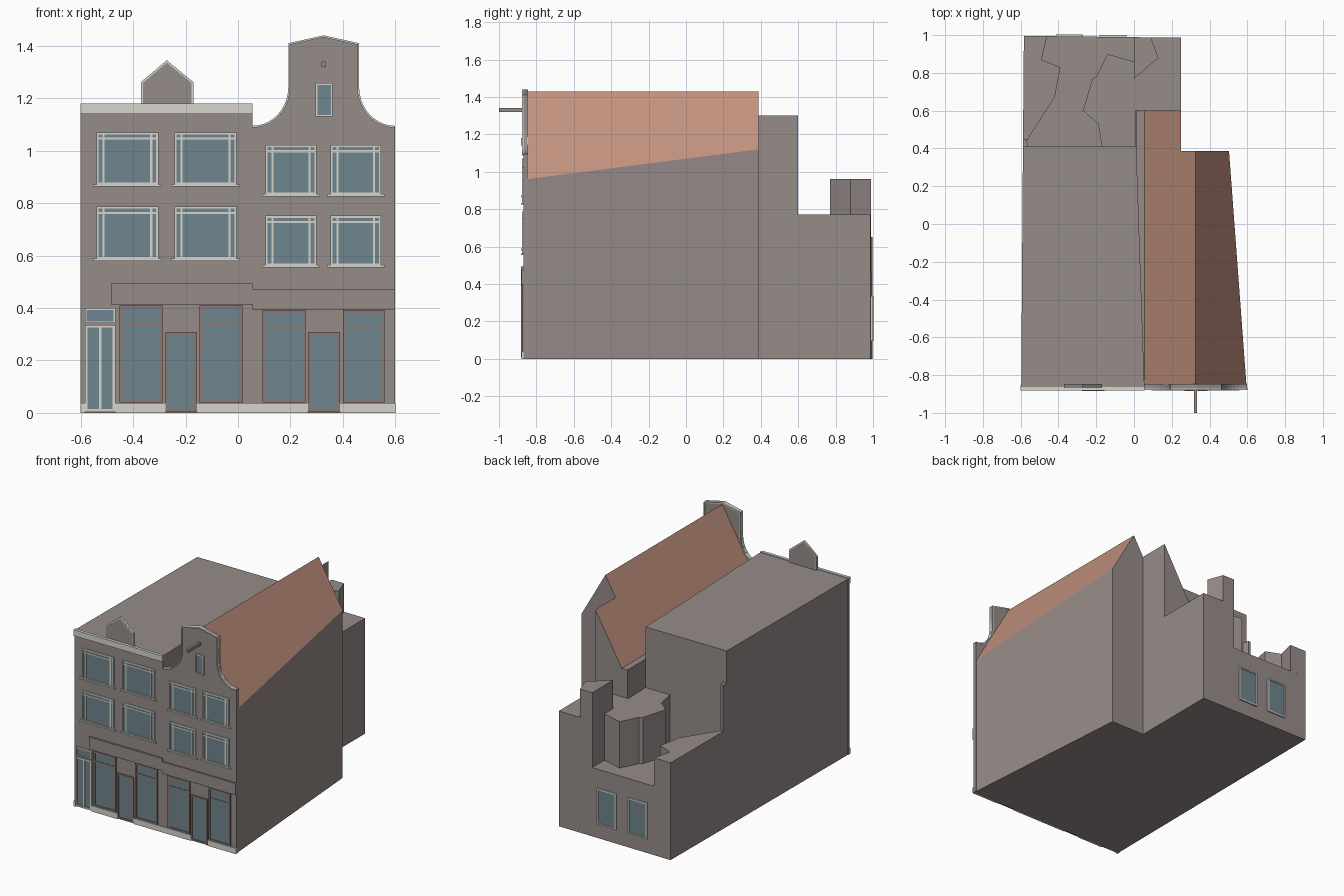
import bpy, bmesh, math
from mathutils import Vector

if "Cube" in bpy.data.objects:
    bpy.data.objects.remove(bpy.data.objects["Cube"])


def material(name, r, g, b):
    m = bpy.data.materials.new(name)
    m.diffuse_color = [((c / 255 + 0.055) / 1.055) ** 2.4 for c in (r, g, b)] + [1]
    m.use_nodes = True
    m.node_tree.nodes["Principled BSDF"].inputs["Base Color"].default_value = m.diffuse_color
    return m


WALL = material("wall_grey", 150, 140, 137)
ROOF = material("roof_tile", 194, 145, 126)
GLASS = material("window_glass", 112, 134, 142)
PALE = material("pale_trim", 214, 214, 206)
WOOD = material("brown_frame", 138, 121, 115)


def finish(name, bm, *mats):
    bmesh.ops.recalc_face_normals(bm, faces=bm.faces)
    me = bpy.data.meshes.new(name)
    bm.to_mesh(me)
    bm.free()
    for m in mats:
        me.materials.append(m)
    ob = bpy.data.objects.new(name, me)
    bpy.context.collection.objects.link(ob)
    return ob


def boxes(name, mat, *items):
    """Boxes given as (x0, x1, y0, y1, z0, z1), joined in one object."""
    bm = bmesh.new()
    for x0, x1, y0, y1, z0, z1 in items:
        vs = bmesh.ops.create_cube(bm, size=1)["verts"]
        for v in vs:
            v.co = (x0 + (v.co.x + .5) * (x1 - x0),
                    y0 + (v.co.y + .5) * (y1 - y0),
                    z0 + (v.co.z + .5) * (z1 - z0))
    return finish(name, bm, mat)


def prism(name, mat, pts, a, b, axis="z"):
    """Extrude a polygon from a to b along z (plan) or y (elevation)."""
    put = (lambda p, t: (p[0], p[1], t)) if axis == "z" else (lambda p, t: (p[0], t, p[1]))
    bm = bmesh.new()
    lo = [bm.verts.new(put(p, a)) for p in pts]
    hi = [bm.verts.new(put(p, b)) for p in pts]
    bm.faces.new(lo)
    bm.faces.new(hi)
    n = len(pts)
    for i in range(n):
        j = (i + 1) % n
        bm.faces.new((lo[i], lo[j], hi[j], hi[i]))
    return finish(name, bm, mat)


def coping(name, pts, w, y0, y1):
    """Thin edging that follows a gable outline from left to right."""
    ps = [Vector(p) for p in pts]
    inner = []
    for i, p in enumerate(ps):
        d0 = (p - ps[i - 1]).normalized() if i else (ps[1] - p).normalized()
        d1 = (ps[i + 1] - p).normalized() if i < len(ps) - 1 else d0
        n0, n1 = Vector((d0.y, -d0.x)), Vector((d1.y, -d1.x))
        n = (n0 + n1).normalized()
        inner.append(p + n * w / max(n.dot(n0), .4))
    prism(name, PALE, [tuple(p) for p in ps + inner[::-1]], y0, y1, "y")


def hull(name, pts):
    """Convex body with roof colour on its sloping faces."""
    bm = bmesh.new()
    for p in pts:
        bm.verts.new(p)
    bmesh.ops.convex_hull(bm, input=bm.verts[:])
    bmesh.ops.dissolve_limit(bm, angle_limit=.02, verts=bm.verts[:], edges=bm.edges[:])
    ob = finish(name, bm, WALL, ROOF)
    for f in ob.data.polygons:
        f.material_index = int(f.normal.z > .2)


F = -.87  # front wall plane


def window(name, mat, x0, x1, z0, z1, w, vbars=(), hbars=(), y=F, out=-1):
    """Glass plate with a raised frame and optional bars."""
    def ys(d):
        return sorted((y - out * .002, y + out * d))
    boxes(name + "_glass", GLASS, (x0 + w / 2, x1 - w / 2, *ys(.003), z0 + w / 2, z1 - w / 2))
    d = ys(.008)
    bars = [(x0, x0 + w, *d, z0, z1), (x1 - w, x1, *d, z0, z1),
            (x0 + w, x1 - w, *d, z0, z0 + w), (x0 + w, x1 - w, *d, z1 - w, z1)]
    b = ys(.006)
    bars += [(v - w / 2, v + w / 2, *b, z0 + w, z1 - w) for v in vbars]
    bars += [(x0 + w, x1 - w, *b, h - w / 2, h + w / 2) for h in hbars]
    boxes(name + "_frame", mat, *bars)


# Left house: flat-roofed body, facade, cornice
prism("left_house_body", WALL, [(-.597, -.855), (.055, -.855), (.012, .41), (-.588, .41)], 0, 1.175)
boxes("left_facade", WALL, (-.6, .055, F, -.855, 0, 1.175))
boxes("cornice", PALE, (-.6, .055, -.882, -.862, 1.14, 1.18))

# Left house: small pointed gable on the cornice
dormer = [(-.37, 1.17), (-.37, 1.262), (-.272, 1.345), (-.17, 1.262), (-.17, 1.17)]
prism("small_gable", WALL, dormer, -.862, -.847, "y")
coping("small_gable_coping", dormer, .007, -.867, -.846)

# Right house: tapering body with pitched roof, rear wing, gutter strip
R = (.325, 1.43)
hull("right_house_body", [(.055, -.85, 0), (.595, -.85, 0), (.595, -.85, .96), (R[0], -.85, R[1]),
                          (.055, -.85, .96), (.055, .387, 0), (.503, .387, 0), (.503, .387, 1.12),
                          (R[0], .387, R[1]), (.055, .387, .96)])
hull("right_house_rear_wing", [(x, y, z) for y in (.387, .6)
                               for x, z in ((.055, 0), (.25, 0), (.25, 1.3), (.055, .96))])
prism("gutter_strip", WALL, [(.012, .41), (.012, .6), (.055, .6), (.055, -.85)], 0, .96)

# Right house: neck gable with concave shoulders
N = 10
left = [(.055 + .137 * math.sin(t), 1.243 - .148 * math.cos(t))
        for t in (i / N * math.pi / 2 for i in range(N + 1))] + [(.192, 1.41)]
outline = left + [(.327, 1.44)] + [(.654 - x, z) for x, z in left[::-1]]
prism("neck_gable_facade", WALL, [(.055, 0)] + outline + [(.599, 0)], F, -.848, "y")
coping("neck_gable_coping", outline, .007, -.878, -.846)
boxes("hoist_beam", WALL, (.318, .334, -1, -.85, 1.32, 1.34))

# Upper windows with sills: (x start, x end, z start) on each house
for house, xs, zs, h in (("left", ((-.54, -.304), (-.243, -.005)), (.587, .87), .2),
                         ("right", ((.105, .3), (.352, .546)), (.562, .832), .19)):
    for i, (x0, x1) in enumerate(xs):
        for k, z in enumerate(zs):
            name = f"{house}_window_{i}_{k}"
            window(name, PALE, x0, x1, z, z + h, .008,
                   (x0 + .027, x1 - .027), (z + h - .024,))
            boxes(name + "_sill", PALE, (x0 - .013, x1 + .013, -.882, F + .002, z - .007, z + .002))
window("attic_window", PALE, .296, .361, 1.13, 1.258, .007)

# Shop fronts: display windows, doors, fascias
for house, xs, z1, door in (("left", ((-.452, -.288), (-.146, .018)), .41, (-.276, -.156)),
                            ("right", ((.094, .258), (.4, .558)), .392, (.267, .389))):
    for i, (x0, x1) in enumerate(xs):
        window(f"{house}_shop_window_{i}", WOOD, x0, x1, .04, z1, .011, (), (z1 - .07,), y=-.873)
    window(f"{house}_shop_door", WOOD, *door, .006, .308, .011, y=-.875)
boxes("left_fascia", WALL, (-.485, .055, -.882, F + .002, .413, .494))
boxes("right_fascia", WALL, (.055, .598, -.88, F + .002, .394, .472))

# House door with two glazed leaves and a fanlight
window("house_door", PALE, -.584, -.468, .004, .335, .01, (-.526,))
window("fanlight", PALE, -.584, -.468, .342, .4, .007)

# Pale plinth between the doors
boxes("plinth", PALE, *[(a, b, -.88, F + .002, 0, .038) for a, b in
                        ((-.6, -.584), (-.468, -.276), (-.156, .267), (.389, .6))])

# Rear extension: base and the raised roof blocks on it
prism("rear_base", WALL, [(-.588, .41), (.25, .387), (.25, .986), (-.583, .996)], 0, .46)
prism("rear_side_block", WALL, [(-.588, .41), (-.42, .67), (-.39, .83), (-.49, .87),
                                (-.46, .995), (-.583, .996)], .46, .65)
prism("rear_middle_block", WALL, [(-.17, .41), (-.19, .53), (-.27, .6), (-.22, .77), (-.2, .78),
                                  (-.14, .9), (0, .86), (.012, .41)], .46, .77)
prism("rear_corner_block", WALL, [(0, .6), (.25, .6), (.25, .986), (0, .989)], .46, .77)
prism("rear_tower", WALL, [(0, .77), (.13, .88), (.09, .988), (0, .989)], .77, .96)
prism("rear_chimney", WALL, [(-.588, .41), (-.56, .41), (-.57, .45), (-.588, .45)], .65, .96)

# Rear windows
for i, x in enumerate((-.413, -.182)):
    window(f"rear_window_{i}", PALE, x, x + .142, .095, .335, .009, y=.992 + .002 * (1 - i), out=1)
